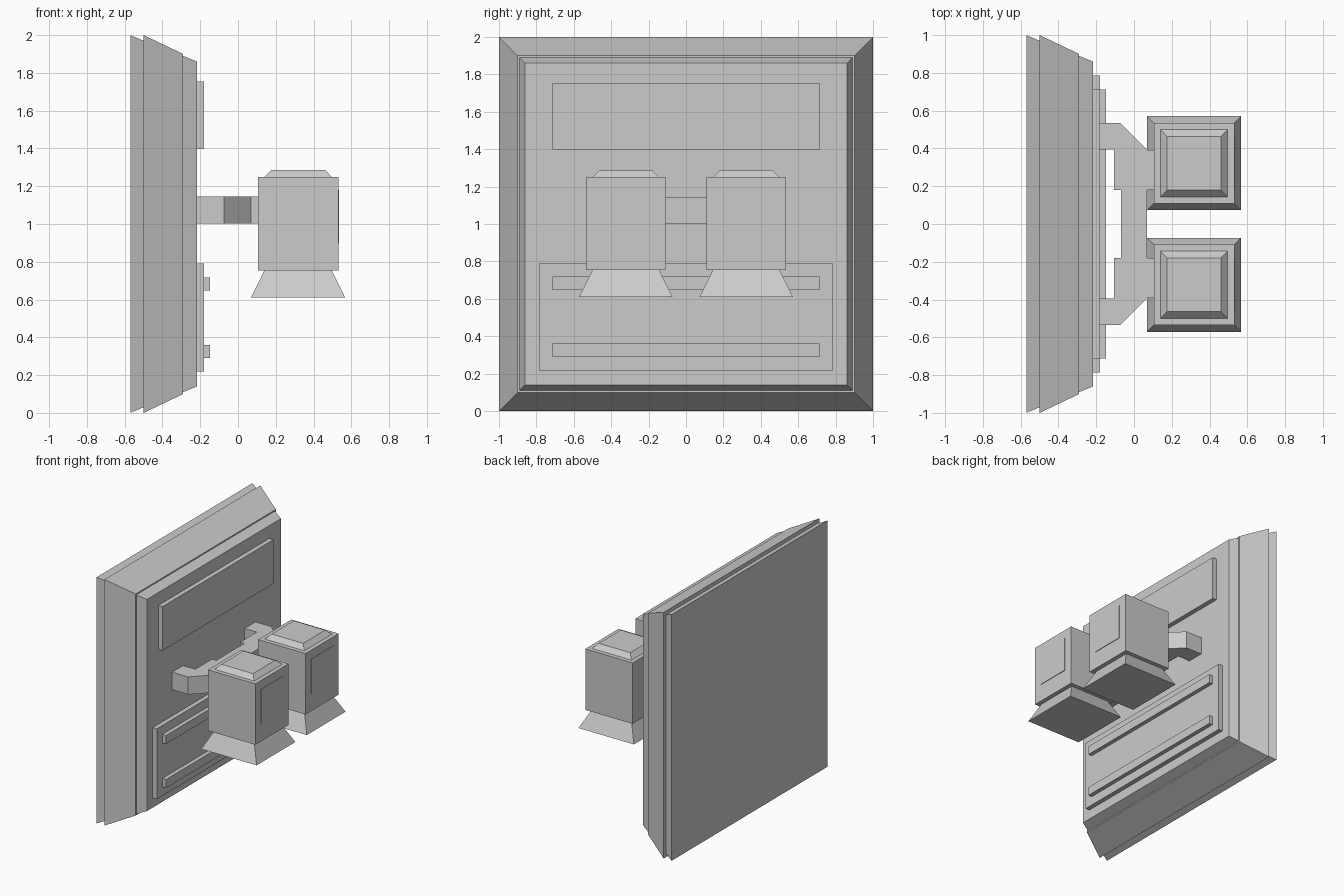
import bpy
import bmesh

if "Cube" in bpy.data.objects:
    bpy.data.objects.remove(bpy.data.objects["Cube"])


def finish(name, bm):
    bmesh.ops.recalc_face_normals(bm, faces=bm.faces)
    mesh = bpy.data.meshes.new(name)
    bm.to_mesh(mesh)
    bm.free()
    obj = bpy.data.objects.new(name, mesh)
    bpy.context.collection.objects.link(obj)
    return obj


def square_loft(name, centre, rings, axis):
    """Closed solid through square rings (position, half width) along x or z."""
    bm = bmesh.new()
    loops = []
    for pos, h in rings:
        corners = [(-h, -h), (h, -h), (h, h), (-h, h)]
        loop = []
        for a, b in corners:
            if axis == 'X':
                co = (pos, centre[0] + a, centre[1] + b)
            else:
                co = (centre[0] + a, centre[1] + b, pos)
            loop.append(bm.verts.new(co))
        loops.append(loop)
    for lo, hi in zip(loops, loops[1:]):
        for i in range(4):
            j = (i + 1) % 4
            bm.faces.new((lo[i], lo[j], hi[j], hi[i]))
    bm.faces.new(loops[0])
    bm.faces.new(loops[-1])
    return finish(name, bm)


def box(name, x, y, z):
    bm = bmesh.new()
    bmesh.ops.create_cube(bm, size=1)
    for v in bm.verts:
        v.co = [r[0] if c < 0 else r[1] for c, r in zip(v.co, (x, y, z))]
    return finish(name, bm)


def extrude_outline(name, points, z0, z1):
    bm = bmesh.new()
    face = bm.faces.new([bm.verts.new((x, y, z0)) for x, y in points])
    out = bmesh.ops.extrude_face_region(bm, geom=[face])
    verts = [e for e in out["geom"] if isinstance(e, bmesh.types.BMVert)]
    bmesh.ops.translate(bm, verts=verts, vec=(0, 0, z1 - z0))
    return finish(name, bm)


# Wall panel with stepped, bevelled rim
square_loft("wall_panel", (0, 1), [(-0.57, 1.0), (-0.50, 0.97), (-0.50, 1.0),
            (-0.29, 0.90), (-0.29, 0.89), (-0.217, 0.86)], 'X')

# Raised plates and rails on the panel
box("upper_plate", (-0.22, -0.18), (-0.713, 0.713), (1.397, 1.755))
box("lower_plate", (-0.22, -0.18), (-0.785, 0.785), (0.218, 0.79))
for name, z in (("lower_rail", 0.29), ("upper_rail", 0.648)):
    box(name, (-0.185, -0.147), (-0.713, 0.713), (z, z + 0.07))

# Bracket: half outline mirrored about y = 0
half = [(-0.07, 0.18), (-0.107, 0.18), (-0.107, 0.395), (-0.22, 0.395),
        (-0.22, 0.535), (-0.073, 0.535), (0.07, 0.392), (0.107, 0.392),
        (0.107, 0.18), (0.07, 0.18)]
outline = half + [(x, -y) for x, y in reversed(half)]
extrude_outline("bracket", outline, 1.002, 1.145)

# Twin lamp heads
for side, s in (("left", -1), ("right", 1)):
    c = (0.318, s * 0.322)
    square_loft(side + "_lamp_housing", c, [(0.755, 0.213), (1.25, 0.213)], 'Z')
    square_loft(side + "_lamp_cap", c, [(1.25, 0.178), (1.287, 0.142)], 'Z')
    square_loft(side + "_lamp_skirt", c, [(0.611, 0.249), (0.755, 0.178)], 'Z')
    box(side + "_lamp_front_plate", (0.525, 0.536),
        (c[1] - 0.142, c[1] + 0.142), (0.897, 1.18))
